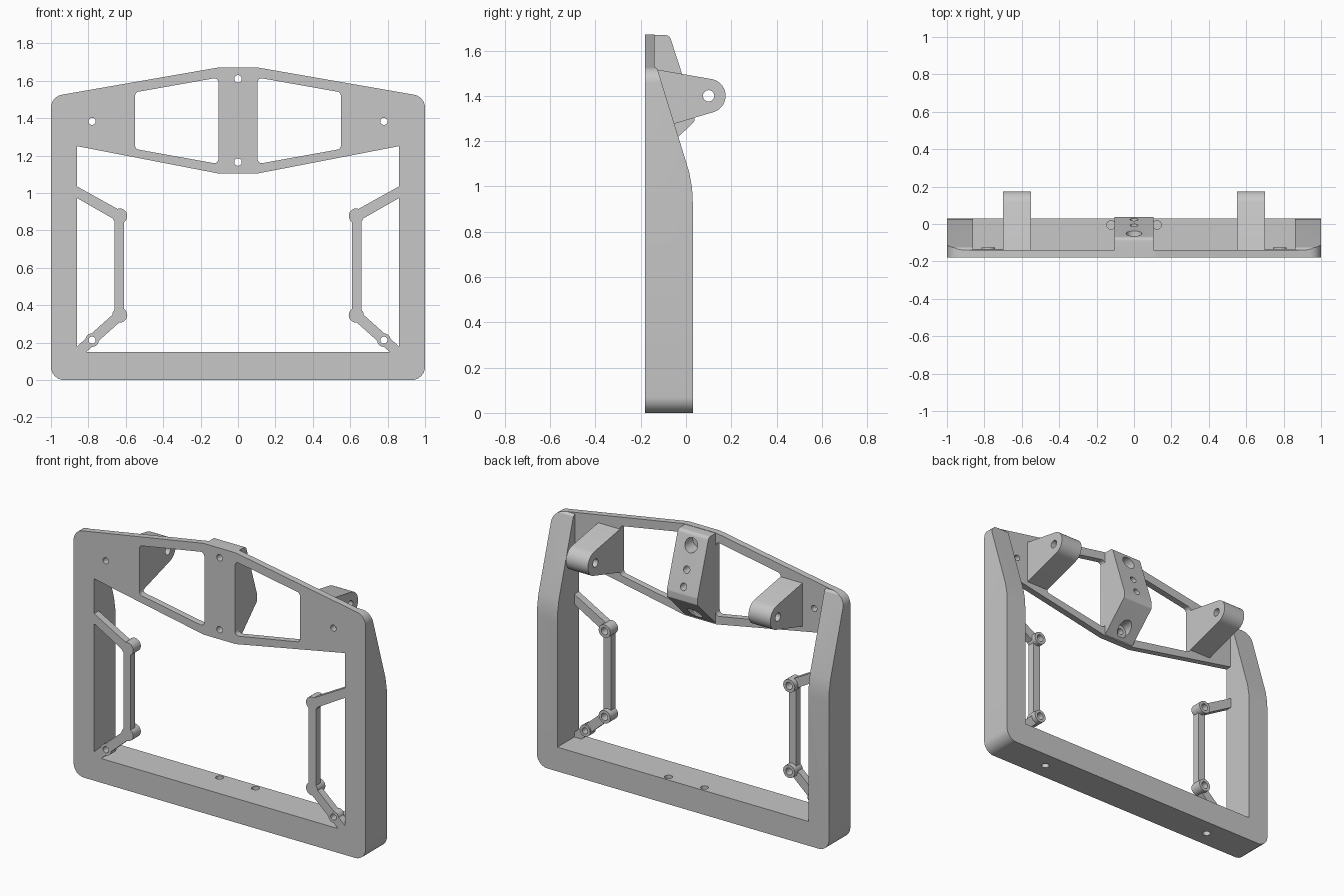
import bpy, bmesh, math
from mathutils import Vector

if "Cube" in bpy.data.objects:
    bpy.data.objects.remove(bpy.data.objects["Cube"])

FRONT, PLATE, BACK = -0.18, -0.14, 0.03

grey = bpy.data.materials.new("plain grey")
grey.diffuse_color = (0.57, 0.57, 0.57, 1)
grey.use_nodes = True
grey.node_tree.nodes["Principled BSDF"].inputs["Base Color"].default_value = grey.diffuse_color


def fillet(pts, r, n=6):
    """Round corners of a closed outline; r is one radius or one per corner."""
    out, k = [], len(pts)
    for i, p in enumerate(pts):
        ri = r[i] if isinstance(r, (list, tuple)) else r
        p = Vector(p)
        if ri == 0:
            out.append(tuple(p))
            continue
        u = (Vector(pts[i - 1]) - p).normalized()
        v = (Vector(pts[(i + 1) % k]) - p).normalized()
        half = u.angle(v) / 2
        c = p + (u + v).normalized() * (ri / math.sin(half))
        a = p + u * (ri / math.tan(half)) - c
        b = p + v * (ri / math.tan(half)) - c
        for j in range(n + 1):
            d = (a * (1 - j / n) + b * (j / n)).normalized() * ri
            out.append(tuple(c + d))
    return out


def circle(cx, cz, r, n=24):
    return [(cx + r * math.cos(2 * math.pi * i / n),
             cz + r * math.sin(2 * math.pi * i / n)) for i in range(n)]


def prism(name, pts, axis, a, b):
    """Extrude an outline along an axis from a to b."""
    place = {"x": lambda p, t: (t, p[0], p[1]),
             "y": lambda p, t: (p[0], t, p[1]),
             "z": lambda p, t: (p[0], p[1], t)}[axis]
    bm = bmesh.new()
    lo = [bm.verts.new(place(p, a)) for p in pts]
    hi = [bm.verts.new(place(p, b)) for p in pts]
    bm.faces.new(lo)
    bm.faces.new(hi[::-1])
    for i in range(len(pts)):
        j = (i + 1) % len(pts)
        bm.faces.new((lo[i], hi[i], hi[j], lo[j]))
    bmesh.ops.recalc_face_normals(bm, faces=bm.faces)
    me = bpy.data.meshes.new(name)
    bm.to_mesh(me)
    bm.free()
    me.materials.append(grey)
    ob = bpy.data.objects.new(name, me)
    bpy.context.collection.objects.link(ob)
    return ob


def select(ob):
    bpy.ops.object.select_all(action="DESELECT")
    ob.select_set(True)
    bpy.context.view_layer.objects.active = ob


def combine(ob, others, op="DIFFERENCE"):
    select(ob)
    for o in others:
        m = ob.modifiers.new("bool", "BOOLEAN")
        m.operation, m.solver, m.object = op, "EXACT", o
        bpy.ops.object.modifier_apply(modifier=m.name)
        bpy.data.objects.remove(o)


def smooth(ob):
    select(ob)
    bpy.ops.object.shade_smooth_by_angle(angle=math.radians(30))


def bar(name, p, q, w, a, b):
    """Flat strut of width w between two points."""
    p, q = Vector(p), Vector(q)
    d = (q - p).normalized()
    n = Vector((-d.y, d.x)) * w / 2
    return prism(name, [tuple(p + n), tuple(p - n), tuple(q - n), tuple(q + n)], "y", a, b)


# Frame: full outline, then openings, recess behind the top panel, sloped rails
frame = prism("frame", fillet([(-1, 0), (1, 0), (1, 1.515), (0.11, 1.67), (-0.11, 1.67), (-1, 1.515)],
                              [0.07, 0.07, 0.07, 0.1, 0.1, 0.07]), "y", FRONT, BACK)
cuts = [
    prism("opening", [(-0.86, 0.15), (0.86, 0.15), (0.86, 1.25), (0.11, 1.105),
                      (-0.11, 1.105), (-0.86, 1.25)], "y", -0.5, 0.5),
    prism("recess", [(-0.86, 0.9), (0.86, 0.9), (0.86, 1.9), (-0.86, 1.9)], "y", PLATE, 0.5),
    prism("slope", [(0.2, 0.93), (0.03, 0.93), (0.027, 0.99), (0.015, 1.06), (-0.126, 1.518),
                    (PLATE, 1.53), (PLATE, 1.9), (0.2, 1.9)], "x", -1.5, 1.5),
]
for s in (-1, 1):
    cuts += [
        prism("window", fillet([(s * 0.105, 1.155), (s * 0.55, 1.235), (s * 0.55, 1.538),
                                (s * 0.105, 1.617)], 0.022), "y", -0.5, 0.5),
        prism("panel_hole", circle(s * 0.78, 1.383, 0.019), "y", -0.5, 0.5),
        prism("top_hole", circle(s * 0.123, -0.005, 0.023), "z", 0.08, 0.3),
        prism("base_hole", circle(s * 0.62, -0.075, 0.023), "z", -0.1, 0.08),
    ]
for z in (1.165, 1.61):
    cuts.append(prism("screw_hole", circle(0, z, 0.02), "y", -0.5, 0.5))
combine(frame, cuts)
smooth(frame)

# Centre block with counterbored screw holes and two small blind holes
block = prism("centre_block", fillet([(PLATE, 1.668), (-0.073, 1.668), (0.037, 1.33),
                                      (0.037, 1.288), (PLATE, 1.112)],
                                     [0, 0.025, 0.02, 0.012, 0]), "x", -0.105, 0.105)
combine(block, [prism("screw_hole", circle(0, z, 0.02), "y", -0.5, 0.5) for z in (1.165, 1.61)]
        + [prism("counterbore", circle(0, z, 0.042), "y", -0.125, 0.5) for z in (1.165, 1.60)]
        + [prism("blind_hole", circle(0, z, 0.021), "y", -0.1, 0.5) for z in (1.37, 1.465)])
smooth(block)

for s, side in ((-1, "left"), (1, "right")):
    # Hinge ear with rounded tip and pin hole
    cy, cz, r = 0.1, 1.4, 0.075
    tip = [(cy + r * math.cos(math.radians(a)), cz + r * math.sin(math.radians(a)))
           for a in range(-75, 81, 11)]
    ear = prism(side + "_hinge_ear", [(PLATE, 1.25)] + tip + [(PLATE, 1.518)], "x", s * 0.55, s * 0.70)
    combine(ear, [prism("pin_hole", circle(cy, cz, 0.025), "x", -1, 1)])
    smooth(ear)

    # Mounting bracket: struts and bosses joined into one piece
    top, low, ring = (s * 0.632, 0.877), (s * 0.632, 0.347), (s * 0.78, 0.213)
    back = FRONT + 0.045
    bracket = bar(side + "_bracket", (s * 0.635, 0.877), (s * 0.635, 0.347), 0.05, FRONT, back)
    combine(bracket, [
        prism("upper_arm", [(s * 0.87, 1.04), (s * 0.87, 0.978), (s * 0.66, 0.858),
                            (s * 0.63, 0.877), (s * 0.645, 0.915)], "y", FRONT, back),
        bar("lower_arm", low, (s * 0.87, 0.134), 0.055, FRONT, back),
        prism("top_boss", circle(*top, 0.04), "y", FRONT, back + 0.03),
        prism("low_boss", circle(*low, 0.04), "y", FRONT, back + 0.03),
        prism("ring_boss", circle(*ring, 0.036), "y", FRONT, back + 0.01),
    ], "UNION")
    combine(bracket, [
        prism("top_bore", circle(*top, 0.022), "y", back - 0.02, 0.2),
        prism("low_bore", circle(*low, 0.022), "y", back - 0.02, 0.2),
        prism("ring_bore", circle(*ring, 0.019), "y", -0.5, 0.5),
    ])
    smooth(bracket)
